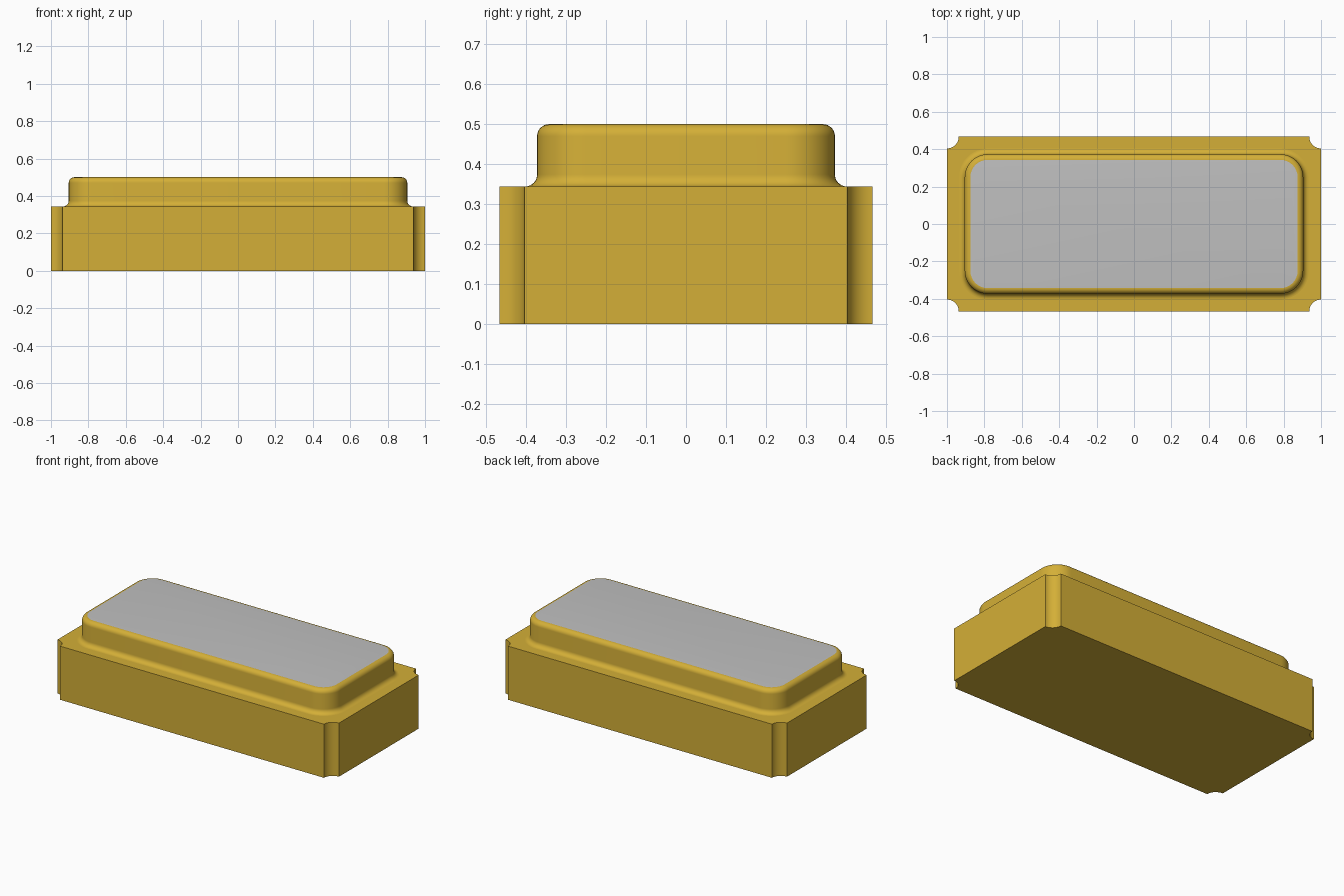
import bpy, bmesh, math

cube = bpy.data.objects.get("Cube")
if cube:
    bpy.data.objects.remove(cube, do_unlink=True)

HALF_X, HALF_Y, BASE_Z, TOP_Z = 1.0, 0.467, 0.344, 0.5
NOTCH = 0.063                        # radius of the corner notches
WALL_X, WALL_Y, CORNER = 0.905, 0.373, 0.123
FILLET = 0.03                        # lid foot and top edge radius


def material(name, rgb):
    mat = bpy.data.materials.new(name)
    mat.use_nodes = True
    mat.diffuse_color = (*rgb, 1)
    mat.node_tree.nodes["Principled BSDF"].inputs["Base Color"].default_value = (*rgb, 1)
    return mat


gold = material("gold", (0.658, 0.429, 0.038))
silver = material("silver", (0.527, 0.527, 0.527))


def outline(hx, hy, r, concave=False, steps=12):
    """Counter-clockwise rectangle with rounded or scooped corners."""
    pts = []
    for i, (sx, sy) in enumerate([(1, 1), (-1, 1), (-1, -1), (1, -1)]):
        for k in range(steps + 1):
            t = k / steps
            if concave:
                a = math.pi / 2 * (i + 3 - t)
                cx, cy = sx * hx, sy * hy
            else:
                a = math.pi / 2 * (i + t)
                cx, cy = sx * (hx - r), sy * (hy - r)
            pts.append((cx + r * math.cos(a), cy + r * math.sin(a)))
    return pts


def loft(name, rings, mats):
    """Skin a stack of (outline, z) rings and cap both ends."""
    bm = bmesh.new()
    loops = [[bm.verts.new((x, y, z)) for x, y in pts] for pts, z in rings]
    n = len(loops[0])
    for low, high in zip(loops, loops[1:]):
        for i in range(n):
            j = (i + 1) % n
            bm.faces.new((low[i], low[j], high[j], high[i]))
    bm.faces.new(loops[0][::-1])
    top = bm.faces.new(loops[-1])
    top.material_index = len(mats) - 1
    bmesh.ops.recalc_face_normals(bm, faces=bm.faces)
    mesh = bpy.data.meshes.new(name)
    bm.to_mesh(mesh)
    bm.free()
    for m in mats:
        mesh.materials.append(m)
    obj = bpy.data.objects.new(name, mesh)
    bpy.context.collection.objects.link(obj)
    bpy.ops.object.select_all(action='DESELECT')
    obj.select_set(True)
    bpy.context.view_layer.objects.active = obj
    bpy.ops.object.shade_smooth_by_angle(angle=math.radians(30))
    return obj


# Package base with scooped vertical corners
base = outline(HALF_X, HALF_Y, NOTCH, concave=True)
loft("package_base", [(base, 0), (base, BASE_Z)], [gold])

# Lid section: flared foot, straight wall, rounded top edge (offset, height)
STEPS = 8
angles = [math.pi / 2 * k / STEPS for k in range(STEPS + 1)]
section = [(FILLET * (1 - math.sin(a)), BASE_Z + FILLET * (1 - math.cos(a))) for a in angles]
section += [(-FILLET * (1 - math.cos(a)), TOP_Z - FILLET * (1 - math.sin(a))) for a in angles]

# Lid with silver top plate
loft("lid", [(outline(WALL_X + d, WALL_Y + d, CORNER + d), z) for d, z in section],
     [gold, silver])
